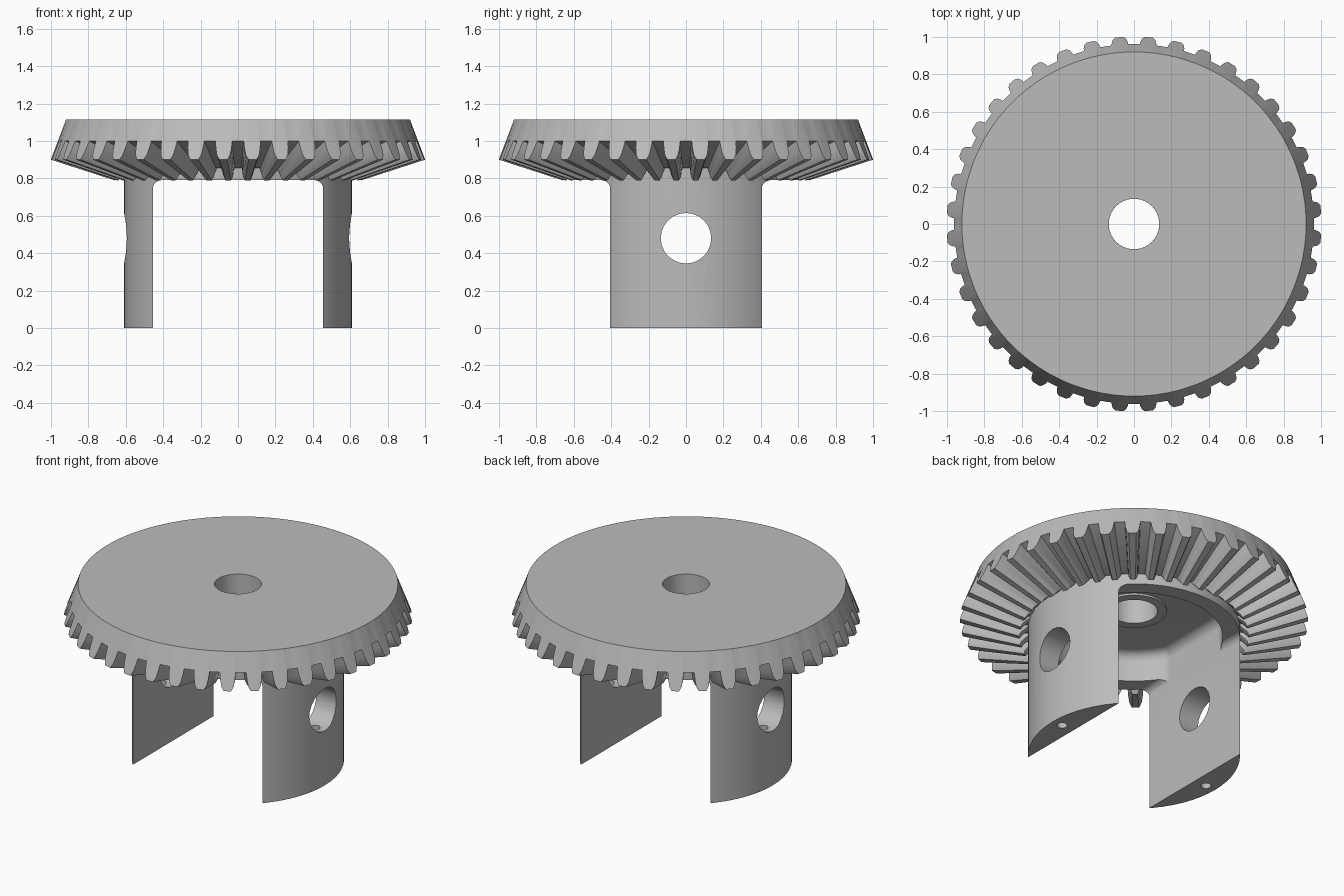
import bpy, bmesh
from math import sin, cos, pi, radians, atan2, sqrt
from mathutils import Matrix

if "Cube" in bpy.data.objects:
    bpy.data.objects.remove(bpy.data.objects["Cube"])

grey = bpy.data.materials.new("steel_grey")
grey.use_nodes = True
grey.diffuse_color = (0.5, 0.5, 0.5, 1)
grey.node_tree.nodes["Principled BSDF"].inputs["Base Color"].default_value = (0.5, 0.5, 0.5, 1)


def make(name, bm):
    bmesh.ops.recalc_face_normals(bm, faces=bm.faces)
    mesh = bpy.data.meshes.new(name)
    bm.to_mesh(mesh)
    bm.free()
    ob = bpy.data.objects.new(name, mesh)
    bpy.context.collection.objects.link(ob)
    mesh.materials.append(grey)
    return ob


def loft(name, rings, closed):
    """Skin a stack of equal rings; loop it round when closed, else cap the ends."""
    bm = bmesh.new()
    vs = [[bm.verts.new(p) for p in r] for r in rings]
    n = len(vs[0])
    for i in range(len(vs) if closed else len(vs) - 1):
        a, b = vs[i], vs[(i + 1) % len(vs)]
        for j in range(n):
            k = (j + 1) % n
            bm.faces.new((a[j], a[k], b[k], b[j]))
    if not closed:
        bm.faces.new(vs[0])
        bm.faces.new(vs[-1])
    return make(name, bm)


def cylinder(name, r, depth, pos, segs=32, rot=Matrix()):
    bm = bmesh.new()
    bmesh.ops.create_cone(bm, cap_ends=True, segments=segs, radius1=r, radius2=r,
                          depth=depth, matrix=Matrix.Translation(pos) @ rot)
    return make(name, bm)


def smooth(ob):
    bpy.ops.object.select_all(action='DESELECT')
    ob.select_set(True)
    bpy.context.view_layer.objects.active = ob
    bpy.ops.object.shade_smooth_by_angle(angle=radians(25))


# Toothed crown: radial profile columns swept round, teeth shrinking towards the apex
TEETH, APEX, SHRINK, BORE = 40, 0.576, 0.66, 0.135
tooth = [(-2.7, 0), (-2.45, 0.4), (-2.05, 0.75), (-1.25, 1),
         (1.25, 1), (2.05, 0.75), (2.45, 0.4), (2.7, 0)]
columns = []
for k in range(TEETH):
    for offset, t in tooth:
        a = radians((k + 0.5) * 360 / TEETH + offset)
        r, z = 0.962 + 0.04 * t, 1.0 - 0.1 * t
        profile = [(BORE, 1.0), (BORE, 1.115), (0.92, 1.115), (r, z),
                   (r * SHRINK, APEX + (z - APEX) * SHRINK), (0.6, 0.856), (0.6, 1.0)]
        columns.append([(p * cos(a), p * sin(a), h) for p, h in profile])
crown = loft("toothed_crown", columns, True)

# Hub with two legs, cut from one cylinder
hub = cylinder("hub_and_legs", 0.61, 1.0, (0, 0, 0.5), 64)
X, CEIL, F = 0.455, 0.79, 0.045

# Slot between the legs, with rounded upper corners
arc = [radians(15 * i) for i in range(7)]
half = [(X, -0.1)] + [(X - F + F * cos(a), CEIL - F + F * sin(a)) for a in arc]
outline = half + [(-x, z) for x, z in reversed(half)]
slot = loft("slot_cutter", [[(x, y, z) for x, z in outline] for y in (-0.8, 0.8)], False)


# Round pocket with two flat sides, filleted into its ceiling
def pocket_ring(d, z):
    R, W, f = 0.51, X - 0.001, 0.08
    cx = W - f
    cy = sqrt((R - f) ** 2 - cx ** 2)
    end = atan2(cy, cx)
    quad = [(cx + (f - d) * cos(end * i / 6), cy + (f - d) * sin(end * i / 6)) for i in range(6)]
    for i in range(12):
        a = end + (pi / 2 - end) * i / 12
        quad.append(((R - d) * cos(a), (R - d) * sin(a)))
    top = quad + [(0, R - d)] + [(-x, y) for x, y in reversed(quad)]
    return [(x, y, z) for x, y in top + [(-x, -y) for x, y in top]]


ROOF, FIL = 0.97, 0.06
rings = [pocket_ring(0, 0.6)]
rings += [pocket_ring(FIL * (1 - cos(a)), ROOF - FIL + FIL * sin(a)) for a in arc]
pocket = loft("pocket_cutter", rings, False)

# Bore, cross hole through both legs, and a pin hole up each leg
cutters = [slot, pocket,
           cylinder("bore_cutter", BORE, 1.0, (0, 0, 1.0), 40),
           cylinder("cross_hole_cutter", BORE, 2.0, (0, 0, 0.48), 24, Matrix.Rotation(pi / 2, 4, 'Y'))]
for side in (-1, 1):
    cutters.append(cylinder("pin_hole_cutter", 0.03, 0.6, (side * 0.54, 0, 0.18), 16))
for c in cutters:
    m = hub.modifiers.new(c.name, 'BOOLEAN')
    m.operation, m.solver, m.object = 'DIFFERENCE', 'EXACT', c
bpy.context.view_layer.objects.active = hub
for m in list(hub.modifiers):
    bpy.ops.object.modifier_apply(modifier=m.name)
for c in cutters:
    bpy.data.objects.remove(c)

# Thin collar round the bore on the pocket ceiling
collar = loft("bore_collar",
              [[(r * cos(i * pi / 20), r * sin(i * pi / 20), z) for i in range(40)]
               for r, z in ((BORE, 0.975), (BORE, 0.958), (0.19, 0.958), (0.19, 0.975))], True)

for ob in (crown, hub, collar):
    smooth(ob)
